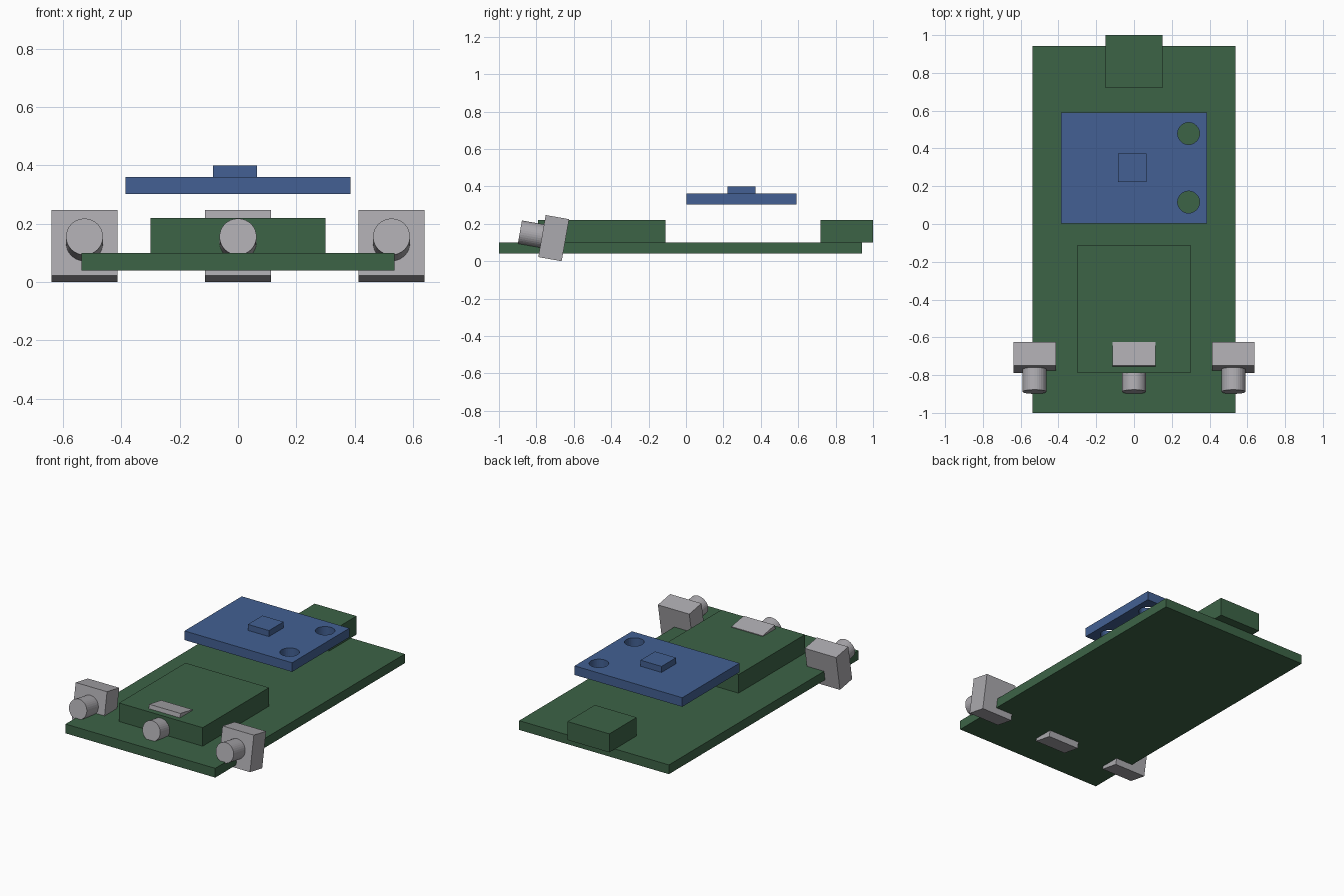
import bpy
import math
from mathutils import Matrix, Vector

if "Cube" in bpy.data.objects:
    bpy.data.objects.remove(bpy.data.objects["Cube"])


def material(name, rgb):
    m = bpy.data.materials.new(name)
    m.diffuse_color = (*rgb, 1.0)
    m.use_nodes = True
    m.node_tree.nodes["Principled BSDF"].inputs["Base Color"].default_value = m.diffuse_color
    return m


GREEN = material("circuit green", (0.046, 0.126, 0.062))
BLUE = material("circuit blue", (0.056, 0.118, 0.292))
GREY = material("sensor grey", (0.410, 0.400, 0.425))


def box(name, low, high, mat):
    """Axis-aligned block between two opposite corners."""
    low, high = Vector(low), Vector(high)
    bpy.ops.mesh.primitive_cube_add(size=1)
    ob = bpy.context.object
    ob.name = name
    size = high - low
    ob.data.transform(Matrix.Translation((low + high) / 2) @ Matrix.Diagonal((*size, 1)))
    ob.data.materials.append(mat)
    return ob


def cylinder(name, radius, depth, location, mat=None):
    bpy.ops.mesh.primitive_cylinder_add(vertices=32, radius=radius, depth=depth, location=location)
    ob = bpy.context.object
    ob.name = name
    if mat:
        ob.data.materials.append(mat)
    return ob


# Main board with its raised block and rear connector
box("main_board", (-0.537, -1.0, 0.04), (0.537, 0.942, 0.10), GREEN)
box("main_block", (-0.30, -0.79, 0.10), (0.30, -0.11, 0.22), GREEN)
box("rear_connector", (-0.15, 0.72, 0.10), (0.15, 1.0, 0.22), GREEN)

# Floating sensor board with two mounting holes
sensor_board = box("sensor_board", (-0.386, 0.003, 0.302), (0.386, 0.59, 0.361), BLUE)
for y in (0.116, 0.479):
    cutter = cylinder("hole_cutter", 0.058, 0.3, (0.289, y, 0.33))
    mod = sensor_board.modifiers.new("mounting_hole", 'BOOLEAN')
    mod.operation = 'DIFFERENCE'
    mod.solver = 'EXACT'
    mod.object = cutter
    bpy.context.view_layer.objects.active = sensor_board
    bpy.ops.object.modifier_apply(modifier=mod.name)
    bpy.data.objects.remove(cutter)
box("sensor_chip", (-0.085, 0.223, 0.361), (0.066, 0.372, 0.40), BLUE)

# Three range sensors along the front, tilted upwards
tilt = Matrix.Rotation(math.radians(-10), 4, 'X')
for side, x in (("left", -0.5265), ("middle", 0.0), ("right", 0.5265)):
    pose = Matrix.Translation((x, -0.7075, 0.1235)) @ tilt
    body = box(side + "_sensor_body", (-0.1125, -0.0635, -0.114), (0.1125, 0.0635, 0.114), GREY)
    body.matrix_world = pose
    barrel = cylinder(side + "_sensor_barrel", 0.0635, 0.12, (0, 0, 0), GREY)
    barrel.matrix_world = pose @ Matrix.Translation((0, -0.1235, 0)) @ Matrix.Rotation(math.pi / 2, 4, 'X')
